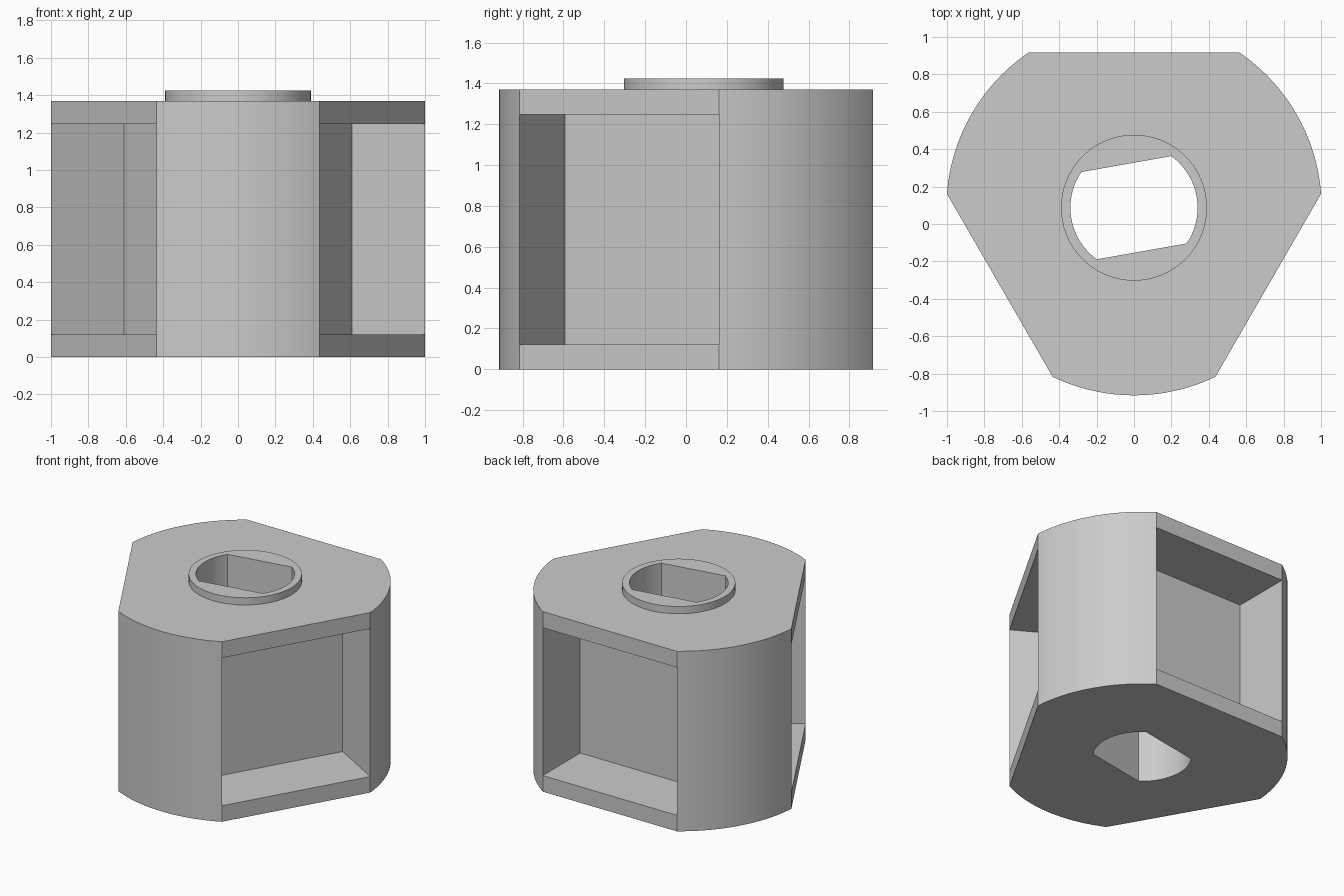
import bpy, bmesh
from math import radians, cos, sin, acos, asin
from mathutils import Vector

cube = bpy.data.objects.get("Cube")
if cube:
    bpy.data.objects.remove(cube, do_unlink=True)

# Main dimensions
CENTRE = Vector((0, 0.087, 0))
R, FLAT, DEPTH = 1.003, 0.829, 0.45         # body radius, flat distance, pocket depth
Z_LEVELS = (0.0, 0.122, 1.247, 1.37)        # bottom, pocket floor, pocket roof, top
COLLAR_R, COLLAR_TOP = 0.39, 1.425
BORE_R, BORE_FLAT, BORE_TURN = 0.34, 0.237, radians(10)

grey = bpy.data.materials.new("plain grey")
grey.use_nodes = True
grey.diffuse_color = (0.6, 0.6, 0.6, 1)
grey.node_tree.nodes["Principled BSDF"].inputs["Base Color"].default_value = (0.6, 0.6, 0.6, 1)


def polar(radius, angle):
    return CENTRE + Vector((radius * cos(angle), radius * sin(angle), 0))


def arc(radius, start, end, steps):
    return [polar(radius, start + (end - start) * i / steps) for i in range(steps + 1)]


def face(bm, points):
    return bm.faces.new([bm.verts.new(p) for p in points])


def walls(bm, outline, low, high):
    for a, b in zip(outline, outline[1:] + outline[:1]):
        face(bm, [a + low, b + low, b + high, a + high])


def finish(bm, name):
    bmesh.ops.remove_doubles(bm, verts=bm.verts, dist=1e-5)
    bmesh.ops.recalc_face_normals(bm, faces=bm.faces)
    mesh = bpy.data.meshes.new(name)
    bm.to_mesh(mesh)
    bm.free()
    mesh.materials.append(grey)
    obj = bpy.data.objects.new(name, mesh)
    bpy.context.collection.objects.link(obj)
    return obj


def prism(name, outline, low, high):
    bm = bmesh.new()
    low, high = Vector((0, 0, low)), Vector((0, 0, high))
    face(bm, [p + low for p in outline])
    face(bm, [p + high for p in outline])
    walls(bm, outline, low, high)
    return finish(bm, name)


def combine(target, tool, operation):
    bpy.context.view_layer.objects.active = target
    mod = target.modifiers.new(operation.lower(), 'BOOLEAN')
    mod.operation, mod.solver, mod.object = operation, 'EXACT', tool
    bpy.ops.object.modifier_apply(modifier=mod.name)
    bpy.data.objects.remove(tool, do_unlink=True)


# Body: three arcs and three flats, with a deep pocket behind each flat
half = acos(FLAT / R)
z0, z1, z2, z3 = [Vector((0, 0, z)) for z in Z_LEVELS]
full, notched, pockets = [], [], []
for k in range(3):
    facing = radians(90 + 120 * k)
    inward = -DEPTH * Vector((cos(facing), sin(facing), 0))
    a, b = polar(R, facing - half), polar(R, facing + half)
    curve = arc(R, facing + half, facing + radians(120) - half, 24)
    full += curve
    notched += [a + inward, b + inward] + curve
    pockets.append([a, b, b + inward, a + inward])

bm = bmesh.new()
face(bm, [p + z0 for p in full])
face(bm, [p + z3 for p in full])
walls(bm, full, z0, z1)
walls(bm, notched, z1, z2)
walls(bm, full, z2, z3)
for pocket in pockets:
    for level in (z1, z2):
        face(bm, [p + level for p in pocket])
body = finish(bm, "pocketed_body")

# Round collar on the top
collar = prism("collar", arc(COLLAR_R, 0, radians(360), 96)[:-1], 1.3, COLLAR_TOP)
combine(body, collar, 'UNION')

# Through bore with two parallel flats
sweep = asin(BORE_FLAT / BORE_R)
bore = []
for turn in (BORE_TURN, BORE_TURN + radians(180)):
    bore += arc(BORE_R, turn - sweep, turn + sweep, 24)
combine(body, prism("bore_cutter", bore, -0.2, 1.7), 'DIFFERENCE')

bpy.ops.object.select_all(action='DESELECT')
body.select_set(True)
bpy.context.view_layer.objects.active = body
bpy.ops.object.shade_smooth_by_angle(angle=radians(20))
